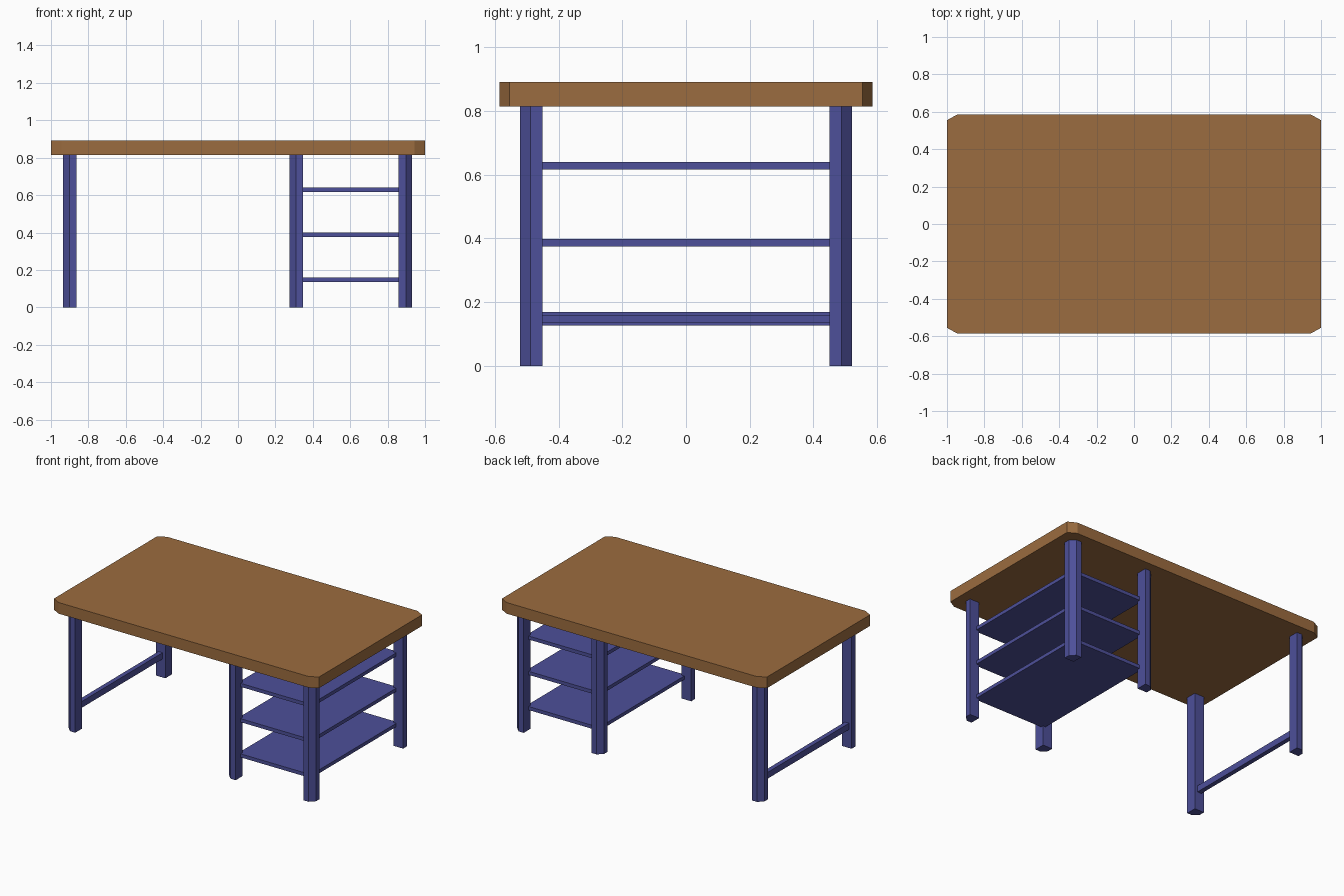
import bpy, bmesh

if "Cube" in bpy.data.objects:
    bpy.data.objects.remove(bpy.data.objects["Cube"])


def material(name, color):
    m = bpy.data.materials.new(name)
    m.diffuse_color = (*color, 1)
    m.use_nodes = True
    m.node_tree.nodes["Principled BSDF"].inputs["Base Color"].default_value = m.diffuse_color
    return m


wood = material("wood", (0.33, 0.15, 0.05))
paint = material("blue_paint", (0.075, 0.08, 0.32))


def prism(name, outline, z0, z1, mat):
    """Extrude a flat outline from z0 up to z1."""
    bm = bmesh.new()
    face = bm.faces.new([bm.verts.new((x, y, z0)) for x, y in outline])
    up = bmesh.ops.extrude_face_region(bm, geom=[face])["geom"]
    bmesh.ops.translate(bm, vec=(0, 0, z1 - z0),
                        verts=[v for v in up if isinstance(v, bmesh.types.BMVert)])
    bmesh.ops.recalc_face_normals(bm, faces=bm.faces)
    mesh = bpy.data.meshes.new(name)
    bm.to_mesh(mesh)
    bm.free()
    mesh.materials.append(mat)
    obj = bpy.data.objects.new(name, mesh)
    bpy.context.collection.objects.link(obj)
    return obj


def box(name, x0, x1, y0, y1, z0, z1, mat):
    return prism(name, [(x0, y0), (x1, y0), (x1, y1), (x0, y1)], z0, z1, mat)


# Table top with clipped corners
TX, TY, CX, CY = 1.0, 0.586, 0.056, 0.031
top = [(-TX + CX, -TY), (TX - CX, -TY), (TX, -TY + CY), (TX, TY - CY),
       (TX - CX, TY), (-TX + CX, TY), (-TX, TY - CY), (-TX, -TY + CY)]
prism("table_top", top, 0.815, 0.891, wood)


# Six legs, each square with its outer corner clipped
def leg(name, x, sx, sy):
    h, c = 0.036, 0.033
    section = [(-h, -h), (h, -h), (h, h - c), (h - c, h), (-h, h)]
    prism(name, [(x + sx * u, sy * (0.486 + v)) for u, v in section], 0, 0.815, paint)


for side, sy in (("front", -1), ("back", 1)):
    leg(side + "_left_leg", -0.899, -1, sy)
    leg(side + "_middle_leg", 0.312, -1, sy)
    leg(side + "_right_leg", 0.895, 1, sy)

# Shelves held between the four right-hand legs
for name, z in (("lower", 0.147), ("middle", 0.387), ("upper", 0.628)):
    box(name + "_shelf", 0.328, 0.879, -0.468, 0.468, z - 0.012, z + 0.012, paint)

# Rail joining the two left legs
box("left_rail", -0.915, -0.884, -0.47, 0.47, 0.126, 0.169, paint)
